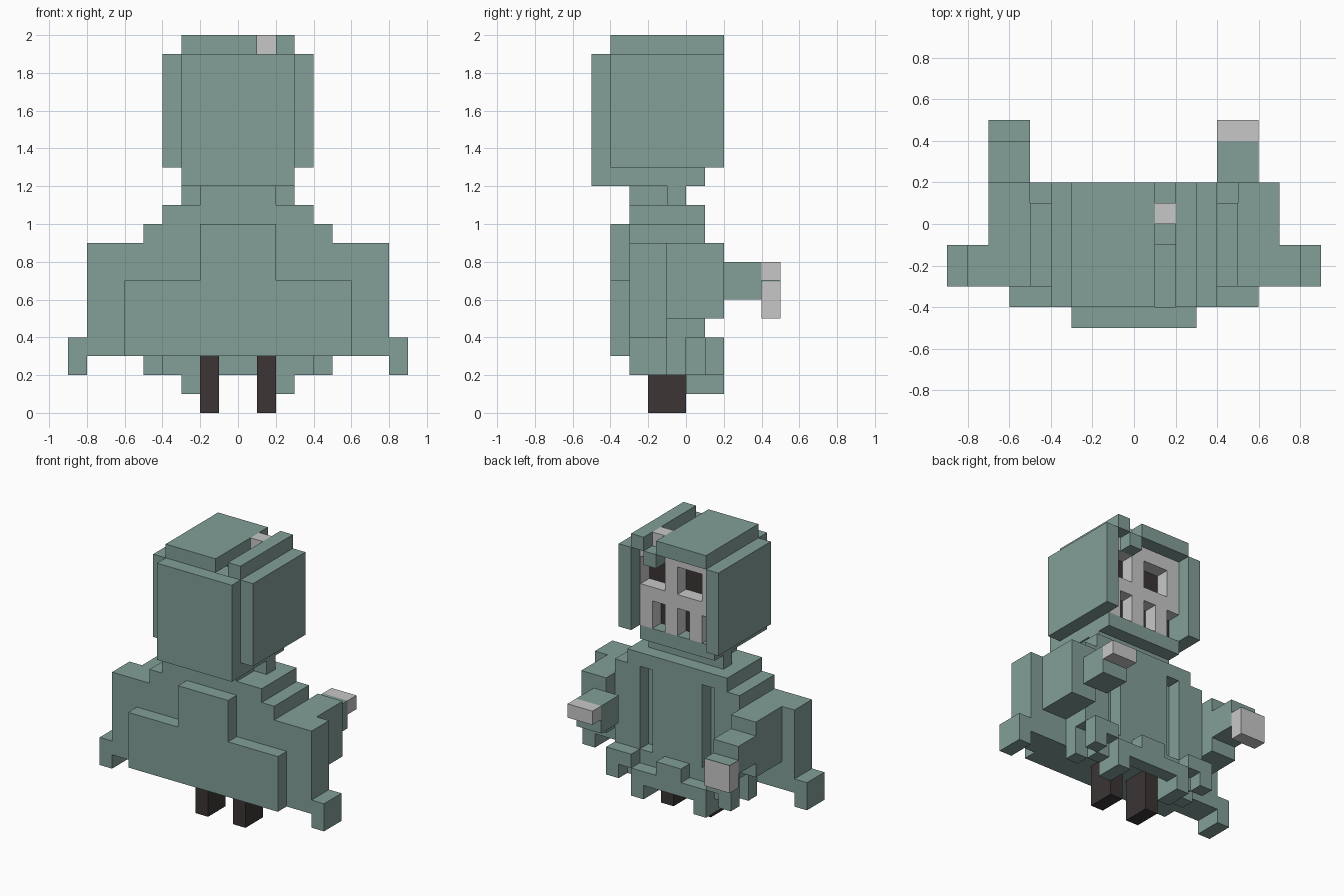
import bpy, bmesh

if "Cube" in bpy.data.objects:
    bpy.data.objects.remove(bpy.data.objects["Cube"])

U = 0.1  # one block


def material(name, rgb):
    m = bpy.data.materials.new(name)
    m.diffuse_color = (*rgb, 1)
    m.use_nodes = True
    m.node_tree.nodes["Principled BSDF"].inputs["Base Color"].default_value = m.diffuse_color
    return m


TEAL = material("teal cloth", (0.225, 0.345, 0.315))
BONE = material("pale bone", (0.58, 0.575, 0.58))
DARK = material("dark brown", (0.045, 0.036, 0.036))


def blocks(name, mat, *boxes, mirror=False):
    """One object from boxes given as (x0, x1, y0, y1, z0, z1) in blocks."""
    bm = bmesh.new()
    boxes = list(boxes)
    if mirror:
        boxes += [(-b[1], -b[0], *b[2:]) for b in boxes]
    for x0, x1, y0, y1, z0, z1 in boxes:
        vs = bmesh.ops.create_cube(bm, size=1)["verts"]
        for v in vs:
            v.co.x = U * (x0 if v.co.x < 0 else x1)
            v.co.y = U * (y0 if v.co.y < 0 else y1)
            v.co.z = U * (z0 if v.co.z < 0 else z1)
    me = bpy.data.meshes.new(name)
    bm.to_mesh(me)
    bm.free()
    me.materials.append(mat)
    ob = bpy.data.objects.new(name, me)
    bpy.context.collection.objects.link(ob)
    return ob


# Hood: rear panel, chin rim, side panels, split crown and inner lining
blocks("hood_rear", TEAL, (-3, 3, -5, -4, 12, 19))
blocks("hood_chin", TEAL, (-3, 3, -4, 1, 12, 13))
blocks("hood_side", TEAL, (3, 4, -4, 2, 13, 19), mirror=True)
blocks("hood_crown", TEAL, (-3, 1, -4, 2, 19, 20), (2, 3, -4, 2, 19, 20))
blocks("hood_lining", TEAL, (-3, 3, -4, -1, 13, 18), (1, 2, -1, 0, 18.9, 19),
       (1, 2, 1, 2, 18, 19))

# Skull: face built as bars around the eye sockets and tooth gaps
blocks("skull_brow", BONE, (-3, 3, 0, 1, 18, 19), (1, 2, 0, 1, 19, 20))
blocks("skull_eye_bars", BONE, (-3, -2, 0, 1, 16, 18), (0, 1, 0, 1, 16, 18),
       (2.94, 3, 0, 1, 16, 18))
blocks("skull_cheek", BONE, (-3, 3, 0, 1, 15, 16))
blocks("skull_teeth", BONE, *[(x, x + 1, 0, 1, 13, 15) for x in (-2, 0, 2)])
blocks("skull_hollow", DARK, (-3, 3, -1, 0, 13, 18.9))

# Neck and posts under the hood
blocks("neck", TEAL, (-2, 2, -3, 0, 11, 12))
blocks("neck_post", TEAL, (2, 3, -1, 0, 11, 12), mirror=True)

# Robe: stepped collar, body with two slots on the face side, rear cape
blocks("collar", TEAL, (-4, 4, -3, 1, 10, 11))
blocks("robe_body", TEAL, (-5, 5, -3, 0, 3, 10), (-2, 2, 0, 1, 3, 10))
blocks("robe_panel", TEAL, (3, 5, 0, 1, 4, 10), (2, 4, 0, 1, 3, 4), mirror=True)
blocks("cape", TEAL, (-6, 6, -4, -3, 3, 7), (-2, 2, -4, -3, 7, 10))

# Ragged hem
blocks("hem_middle", TEAL, (-1, 1, 1, 2, 2, 4), (-2, 2, 1, 2, 2, 3))
blocks("hem_tatter", TEAL, (2, 3, 0, 2, 1, 3), (4, 5, 1, 2, 2, 3),
       (3, 4, 0, 1, 2, 3), (4, 5, -1, 0, 2, 3), (3, 5, 1, 2, 3, 4),
       mirror=True)

# Sleeves: hanging wide part, tattered cuff, upper arm
blocks("wide_sleeve", TEAL, (5, 8, -3, -1, 3, 9), mirror=True)
blocks("sleeve_tatter", TEAL, (8, 9, -3, -1, 2, 4), mirror=True)
blocks("upper_arm", TEAL, (5, 7, -1, 2, 5, 9), mirror=True)
blocks("right_forearm", TEAL, (4, 6, 2, 4, 6, 8))
blocks("left_forearm", TEAL, (-7, -5, 2, 4, 6, 8))
blocks("left_wrist_cover", TEAL, (-7, -5, 4, 5, 6.95, 7))

# Hands
blocks("right_hand", BONE, (4, 6, 4, 5, 7, 8))
blocks("left_hand", BONE, (-7, -5, 4, 5, 5, 6.95))

# Legs
blocks("leg", DARK, (1, 2, -2, 0, 0, 3), mirror=True)
